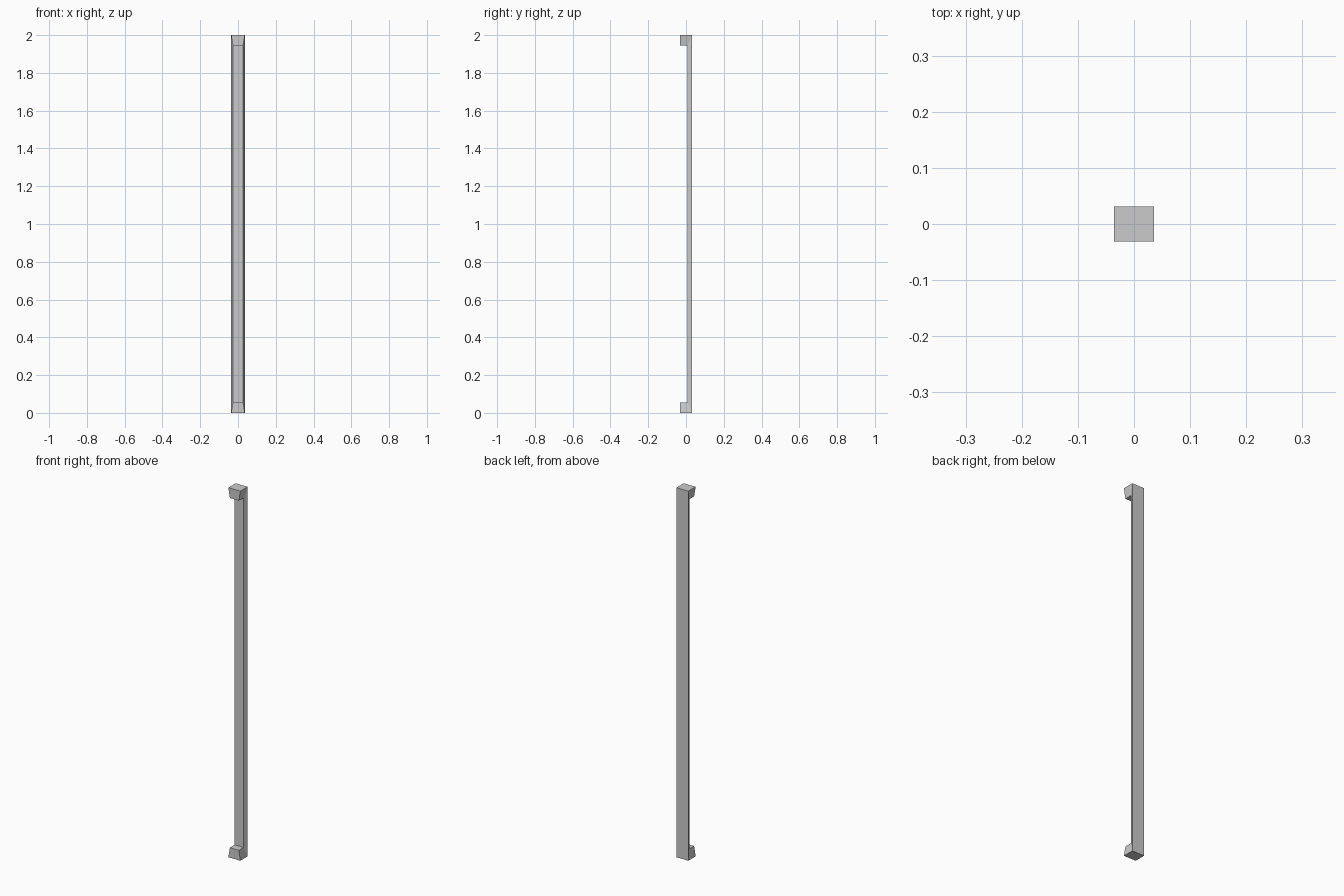
import bpy, bmesh

if "Cube" in bpy.data.objects:
    bpy.data.objects.remove(bpy.data.objects["Cube"])

# Section: wide on the outside of the C, narrower on the inside
HALF_OUTER, HALF_INNER = 0.036, 0.027
FRONT, BACK = -0.031, 0.031
BAR_FRONT = 0.009      # front face of the long bar
END_H = 0.054          # height of each end block
HEIGHT = 2.0

# C-shaped path: (outer y,z), (inner y,z) at each station, mitred at corners
stations = [
    ((FRONT, 0), (FRONT, END_H)),
    ((BACK, 0), (BAR_FRONT, END_H)),
    ((BACK, HEIGHT), (BAR_FRONT, HEIGHT - END_H)),
    ((FRONT, HEIGHT), (FRONT, HEIGHT - END_H)),
]

bm = bmesh.new()
rings = []
for (oy, oz), (iy, iz) in stations:
    rings.append([bm.verts.new(p) for p in (
        (-HALF_OUTER, oy, oz), (HALF_OUTER, oy, oz),
        (HALF_INNER, iy, iz), (-HALF_INNER, iy, iz))])

# Skin between neighbouring sections and cap the two tips
for a, b in zip(rings, rings[1:]):
    for i in range(4):
        j = (i + 1) % 4
        bm.faces.new((a[i], a[j], b[j], b[i]))
bm.faces.new(rings[0])
bm.faces.new(rings[-1])
bmesh.ops.recalc_face_normals(bm, faces=bm.faces)

mesh = bpy.data.meshes.new("pull_handle")
bm.to_mesh(mesh)
bm.free()
bpy.context.collection.objects.link(bpy.data.objects.new("pull_handle", mesh))
